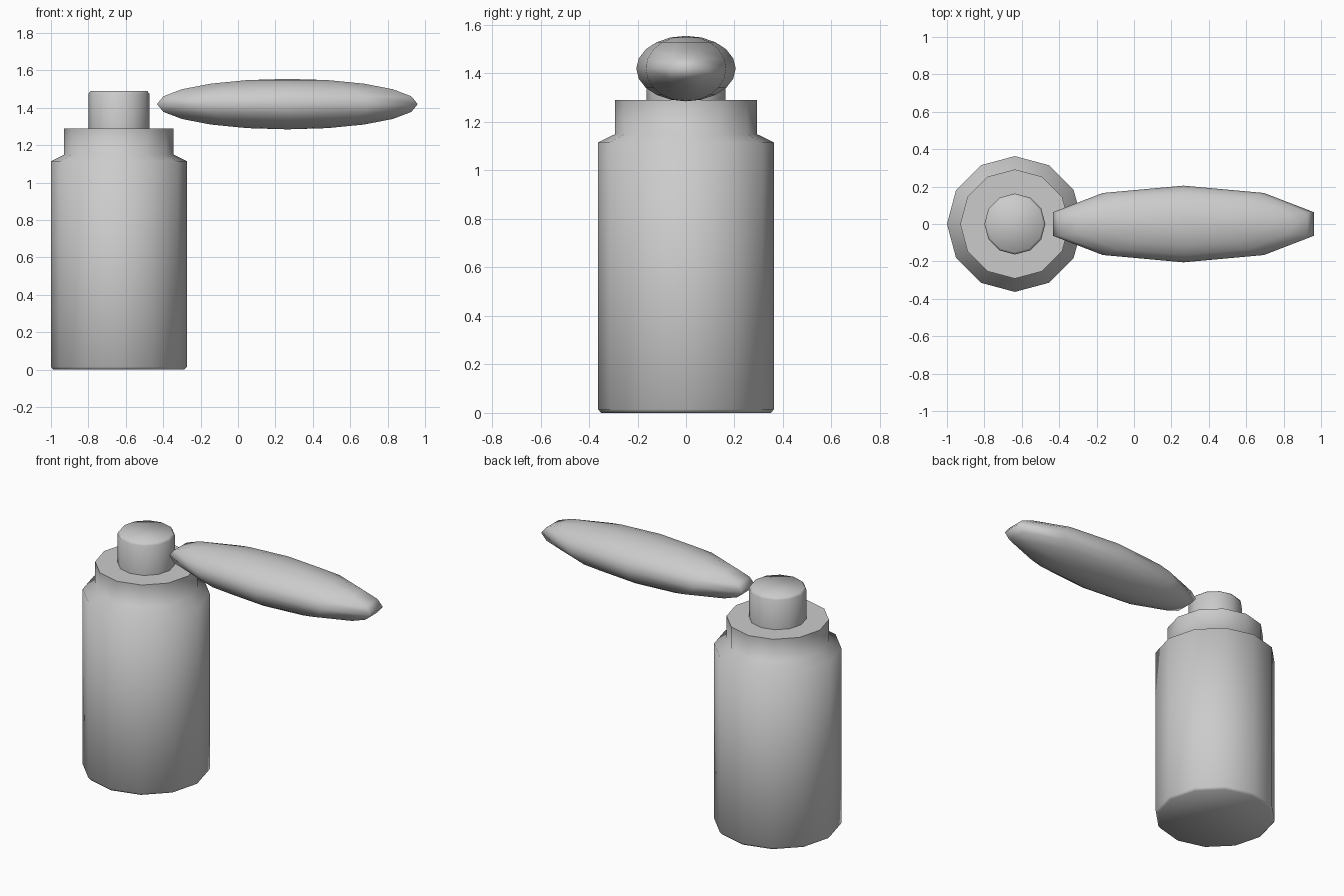
import bpy, bmesh, math

if "Cube" in bpy.data.objects:
    bpy.data.objects.remove(bpy.data.objects["Cube"])


def finish(bm, name, angle):
    bmesh.ops.recalc_face_normals(bm, faces=bm.faces)
    mesh = bpy.data.meshes.new(name)
    bm.to_mesh(mesh)
    bm.free()
    obj = bpy.data.objects.new(name, mesh)
    bpy.context.collection.objects.link(obj)
    bpy.ops.object.select_all(action='DESELECT')
    obj.select_set(True)
    bpy.context.view_layer.objects.active = obj
    bpy.ops.object.shade_smooth_by_angle(angle=math.radians(angle))
    return obj


def lathe(name, profile, x, sides=12, angle=68):
    """Closed solid turned around z from (radius, height) points."""
    bm = bmesh.new()
    rings = []
    for r, z in profile:
        rings.append([bm.verts.new((x + r * math.cos(math.tau * i / sides),
                                    r * math.sin(math.tau * i / sides), z))
                      for i in range(sides)])
    for a, b in zip(rings, rings[1:]):
        for i in range(sides):
            j = (i + 1) % sides
            bm.faces.new((a[i], a[j], b[j], b[i]))
    bm.faces.new(rings[0][::-1])
    bm.faces.new(rings[-1])
    return finish(bm, name, angle)


# Bottle: body, sloping shoulder, collar and neck cap in one turned profile
lathe("bottle", [(0.35, 0), (0.363, 0.015), (0.363, 1.115), (0.292, 1.15),
                 (0.292, 1.29), (0.163, 1.29), (0.163, 1.475), (0.152, 1.49)],
      x=-0.637)

# Nozzle: stretched ellipsoid, ten segments, touching the neck
bm = bmesh.new()
bmesh.ops.create_uvsphere(bm, u_segments=10, v_segments=10, radius=1)
bmesh.ops.scale(bm, vec=(0.733, 0.205, 0.135), verts=bm.verts)
bmesh.ops.translate(bm, vec=(0.264, 0, 1.42), verts=bm.verts)
finish(bm, "nozzle", 180)
